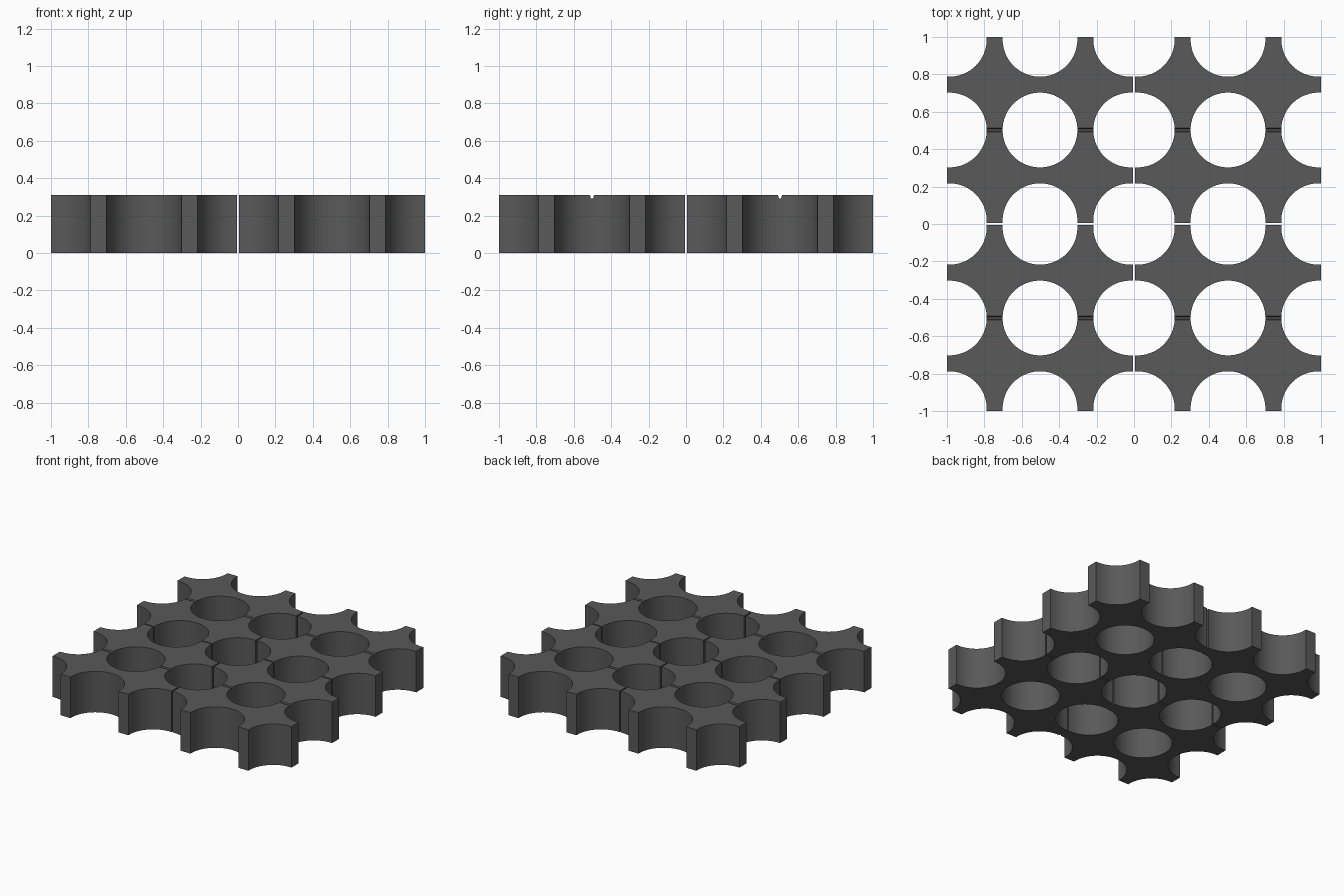
import bpy, bmesh, math

if "Cube" in bpy.data.objects:
    bpy.data.objects.remove(bpy.data.objects["Cube"])

PITCH, R, HALF, HEIGHT = 0.485, 0.2, 0.4975, 0.31   # hole pitch, radius, half tile, thickness
GROOVE, DEPTH = 0.011, 0.02

grey = bpy.data.materials.new("dark grey")
grey.diffuse_color = (0.1, 0.1, 0.1, 1)
grey.use_nodes = True
grey.node_tree.nodes["Principled BSDF"].inputs["Base Color"].default_value = grey.diffuse_color


def arc(cx, cy, a0, a1, n=20):
    return [(cx + R * math.cos(math.radians(a0 + (a1 - a0) * i / n)),
             cy + R * math.sin(math.radians(a0 + (a1 - a0) * i / n))) for i in range(n + 1)]


# Quarter of a tile: a four-armed star between four round holes
outline = (arc(PITCH, 0, 180, 90) + [(HALF, R), (HALF, PITCH - R)]
           + arc(PITCH, PITCH, 270, 180) + [(PITCH - R, HALF), (R, HALF)]
           + arc(0, PITCH, 0, -90) + arc(0, 0, 90, 0))

bm = bmesh.new()
base = bm.faces.new([bm.verts.new((x, y, 0)) for x, y in outline])
top = bmesh.ops.extrude_face_region(bm, geom=[base], use_keep_orig=True)
bmesh.ops.translate(bm, vec=(0, 0, HEIGHT),
                    verts=[v for v in top["geom"] if isinstance(v, bmesh.types.BMVert)])

# Small groove across the arms at the tile's centre line
for y in (GROOVE, GROOVE / 2):
    bmesh.ops.bisect_plane(bm, geom=bm.verts[:] + bm.edges[:] + bm.faces[:],
                           plane_co=(0, y, 0), plane_no=(0, 1, 0))
for v in bm.verts:
    if v.co.z > 0.1 and v.co.y < GROOVE * 0.6:
        v.co.z -= DEPTH

# Open the mirror planes
inner = [f for f in bm.faces
         if all(abs(v.co.x) < 1e-5 for v in f.verts) or all(abs(v.co.y) < 1e-5 for v in f.verts)]
bmesh.ops.delete(bm, geom=inner, context='FACES')
bmesh.ops.recalc_face_normals(bm, faces=bm.faces[:])
# Make sure the top faces up
if any(f.normal.z < -0.9 and f.calc_center_median().z > 0.2 for f in bm.faces):
    bmesh.ops.reverse_faces(bm, faces=bm.faces[:])
mesh = bpy.data.meshes.new("grid_tile")
bm.to_mesh(mesh)
bm.free()
mesh.materials.append(grey)

# Four tiles with a hairline gap between them
for name, sx, sy in (("front_left_tile", -1, -1), ("front_right_tile", 1, -1),
                     ("back_left_tile", -1, 1), ("back_right_tile", 1, 1)):
    tile = bpy.data.objects.new(name, mesh.copy())
    bpy.context.collection.objects.link(tile)
    tile.location = (sx * (1 - HALF), sy * (1 - HALF), 0)
    mirror = tile.modifiers.new("mirror", 'MIRROR')
    mirror.use_axis = (True, True, False)
    mirror.merge_threshold = 0.0005
    bpy.ops.object.select_all(action='DESELECT')
    tile.select_set(True)
    bpy.context.view_layer.objects.active = tile
    bpy.ops.object.shade_smooth_by_angle(angle=math.radians(30))
